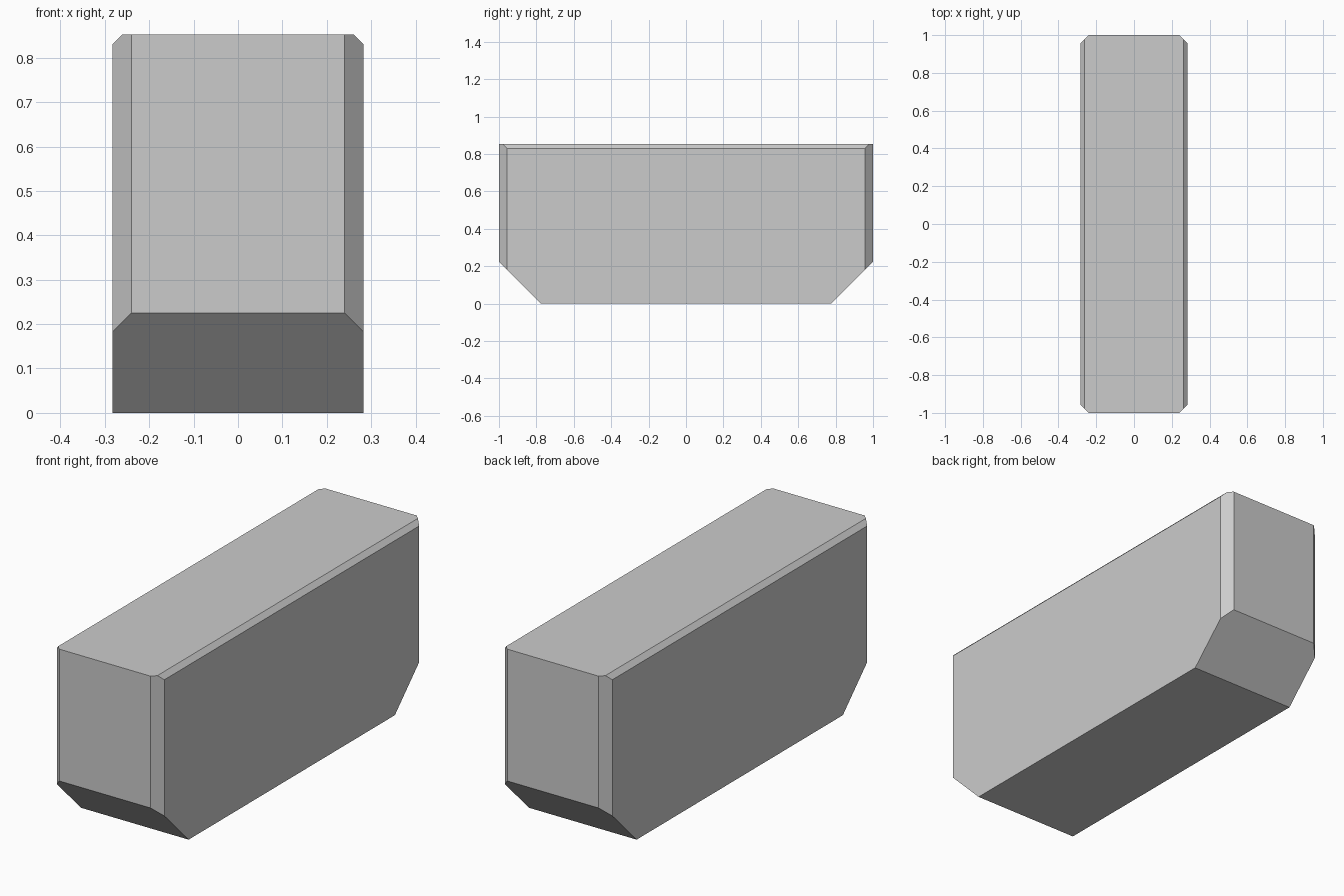
import bpy, bmesh
from mathutils import Vector

if "Cube" in bpy.data.objects:
    bpy.data.objects.remove(bpy.data.objects["Cube"])

HX, HY, H = 0.283, 1.0, 0.852      # half width, half length, height
CORNER, TOP, KEEL = 0.043, 0.022, 0.225   # chamfer sizes


def chamfer(bm, point, normal):
    """Slice off everything beyond the plane and cap the cut."""
    geom = bm.verts[:] + bm.edges[:] + bm.faces[:]
    cut = bmesh.ops.bisect_plane(bm, geom=geom, plane_co=point,
                                 plane_no=Vector(normal).normalized(),
                                 clear_outer=True)["geom_cut"]
    edges = [e for e in cut if isinstance(e, bmesh.types.BMEdge)]
    bmesh.ops.contextual_create(bm, geom=edges)


# Plain block standing on the ground
bm = bmesh.new()
bmesh.ops.create_cube(bm, size=1)
for v in bm.verts:
    v.co = (v.co.x * 2 * HX, v.co.y * 2 * HY, (v.co.z + 0.5) * H)

for s in (-1, 1):
    # Upright corner chamfers
    for t in (-1, 1):
        chamfer(bm, (s * HX, t * (HY - CORNER), 0), (s, t, 0))
    # Long top edge chamfer
    chamfer(bm, (s * HX, 0, H - TOP), (s, 0, 1))
    # Sloped underside at each end
    chamfer(bm, (0, s * HY, KEEL), (0, s, -1))

bmesh.ops.recalc_face_normals(bm, faces=bm.faces)
mesh = bpy.data.meshes.new("chamfered_block")
bm.to_mesh(mesh)
bm.free()
block = bpy.data.objects.new("chamfered_block", mesh)
bpy.context.collection.objects.link(block)
